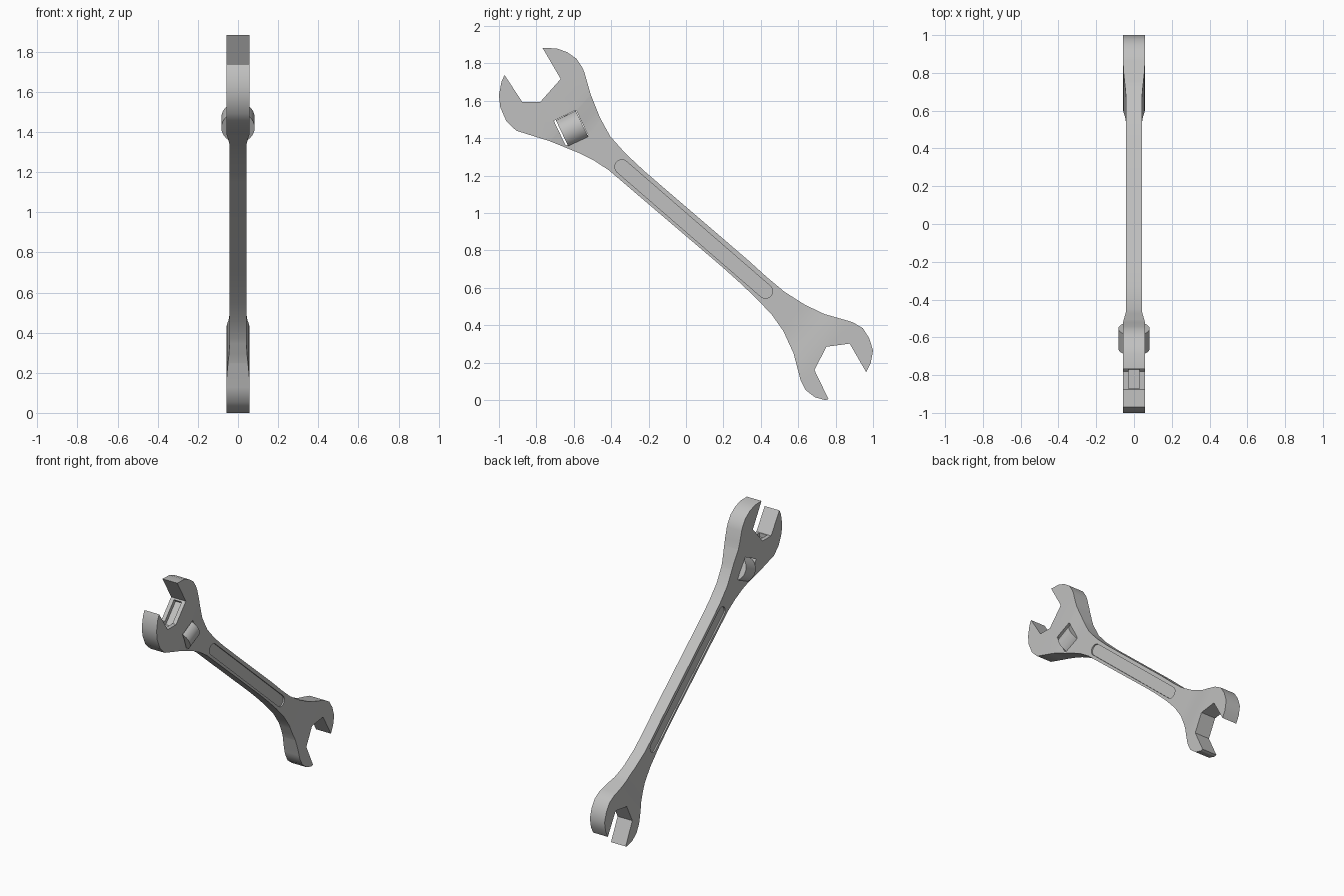
import bpy, bmesh, math
from mathutils import Vector

if "Cube" in bpy.data.objects:
    bpy.data.objects.remove(bpy.data.objects["Cube"])

steel = bpy.data.materials.new("brushed steel grey")
steel.diffuse_color = (0.53, 0.53, 0.525, 1)
steel.use_nodes = True
steel.node_tree.nodes["Principled BSDF"].inputs["Base Color"].default_value = steel.diffuse_color

AXIS = Vector((0, 0.757, -0.654))      # runs from the upper head to the lower head
MID = Vector((0, 0, 0.956))


def finish(name, bm):
    bmesh.ops.recalc_face_normals(bm, faces=bm.faces[:])
    mesh = bpy.data.meshes.new(name)
    bm.to_mesh(mesh)
    bm.free()
    mesh.materials.append(steel)
    ob = bpy.data.objects.new(name, mesh)
    bpy.context.collection.objects.link(ob)
    return ob


def plate(points, x0, x1):
    """Extrude a (y, z) profile between two x values."""
    bm = bmesh.new()
    face = bm.faces.new([bm.verts.new((x0, y, z)) for y, z in points])
    ext = bmesh.ops.extrude_face_region(bm, geom=[face])
    for v in ext["geom"]:
        if isinstance(v, bmesh.types.BMVert):
            v.co.x = x1
    return bm


def rect(c, u, a0, a1, b0, b1):
    """Rectangle corners around c: a along u, b along u turned left."""
    u = Vector(u).normalized()
    n = Vector((-u.y, u.x))
    return [tuple(Vector(c) + u * a + n * b) for a, b in ((a0, b0), (a1, b0), (a1, b1), (a0, b1))]


def cut(ob, bm):
    cutter = finish("cutter", bm)
    cutter.hide_render = True
    mod = ob.modifiers.new("cut", "BOOLEAN")
    mod.operation, mod.solver, mod.object = "DIFFERENCE", "EXACT", cutter
    bpy.context.view_layer.objects.active = ob
    bpy.ops.object.modifier_apply(modifier=mod.name)
    bpy.data.objects.remove(cutter)


def smooth(ob, deg):
    bpy.ops.object.select_all(action="DESELECT")
    ob.select_set(True)
    bpy.context.view_layer.objects.active = ob
    bpy.ops.object.shade_smooth_by_angle(angle=math.radians(deg))


# Wrench body outline: upper head, handle top edge, lower head, handle bottom edge
outline = [
    (-0.767, 1.883), (-0.69, 1.88), (-0.635, 1.86), (-0.585, 1.825), (-0.555, 1.78), (-0.543, 1.752),
    (-0.51, 1.635), (-0.46, 1.51), (-0.405, 1.41), (-0.325, 1.32), (-0.22, 1.222),
    (0.33, 0.75), (0.435, 0.655), (0.525, 0.58), (0.635, 0.51), (0.74, 0.46), (0.89, 0.417),
    (0.945, 0.385), (0.98, 0.33), (1.0, 0.265), (0.988, 0.2), (0.963, 0.15),
    (0.875, 0.302), (0.75, 0.285), (0.687, 0.16), (0.762, 0.005),
    (0.745, 0.0), (0.69, 0.015), (0.64, 0.053), (0.612, 0.107), (0.6, 0.155), (0.575, 0.25),
    (0.52, 0.37), (0.46, 0.455), (0.375, 0.545), (0.285, 0.63), (0.19, 0.715),
    (-0.32, 1.15), (-0.41, 1.227), (-0.49, 1.28), (-0.57, 1.32), (-0.73, 1.385), (-0.907, 1.44),
    (-0.96, 1.49), (-0.993, 1.565), (-1.0, 1.63), (-0.986, 1.705), (-0.97, 1.738),
    (-0.875, 1.593), (-0.78, 1.593), (-0.67, 1.717)]
bm = plate(outline, -0.058, 0.058)
bmesh.ops.triangulate(bm, faces=[f for f in bm.faces if len(f.verts) > 4])
RAMPS = ((-0.70, -0.87), (0.80, 1.0))
for a, b in RAMPS:
    for k in range(5):
        bmesh.ops.bisect_plane(bm, geom=bm.verts[:] + bm.edges[:] + bm.faces[:], dist=1e-5,
                               plane_co=MID + AXIS * (a + (b - a) * k / 4), plane_no=AXIS)
# Thin the handle, easing up to the full thickness of the heads
for v in bm.verts:
    s = (v.co - MID).dot(AXIS)
    a, b = RAMPS[s > 0]
    t = min(max((s - a) / (b - a), 0), 1)
    t = t * t * (3 - 2 * t)
    v.co.x = math.copysign(0.042 + 0.016 * t, v.co.x)
body = finish("wrench_body", bm)

# Long round-ended groove on both sides of the handle
p, q = Vector((-0.343, 1.247)), Vector((0.425, 0.582))
ang = math.atan2(q.y - p.y, q.x - p.x)
slot = []
for c, start in ((p, ang + math.pi / 2), (q, ang - math.pi / 2)):
    for i in range(9):
        t = start + math.pi * i / 8
        slot.append((c.x + 0.038 * math.cos(t), c.y + 0.038 * math.sin(t)))
for side in (-1, 1):
    cut(body, plate(slot, 0.032 * side, 0.1 * side))

# Window for the adjusting roller, and the channel in the jaw seat
C, U = (-0.607, 1.447), (0.9, 0.43)
cut(body, plate(rect(C, U, -0.07, 0.062, -0.062, 0.085), -0.1, 0.1))
cut(body, plate([(-0.87, 1.62), (-0.87, 1.565), (-0.77, 1.565), (-0.66, 1.69), (-0.69, 1.72), (-0.79, 1.62)],
                -0.03, 0.03))
smooth(body, 28)

# Adjusting roller: a short cylinder lying across the head
bm = bmesh.new()
bmesh.ops.create_cone(bm, cap_ends=True, segments=32, radius1=0.083, radius2=0.083, depth=0.118)
roller = finish("adjusting_roller", bm)
roller.location = (0, C[0], C[1])
roller.rotation_mode = "QUATERNION"
roller.rotation_quaternion = Vector((0, U[0], U[1])).to_track_quat("Z", "X")
smooth(roller, 30)
